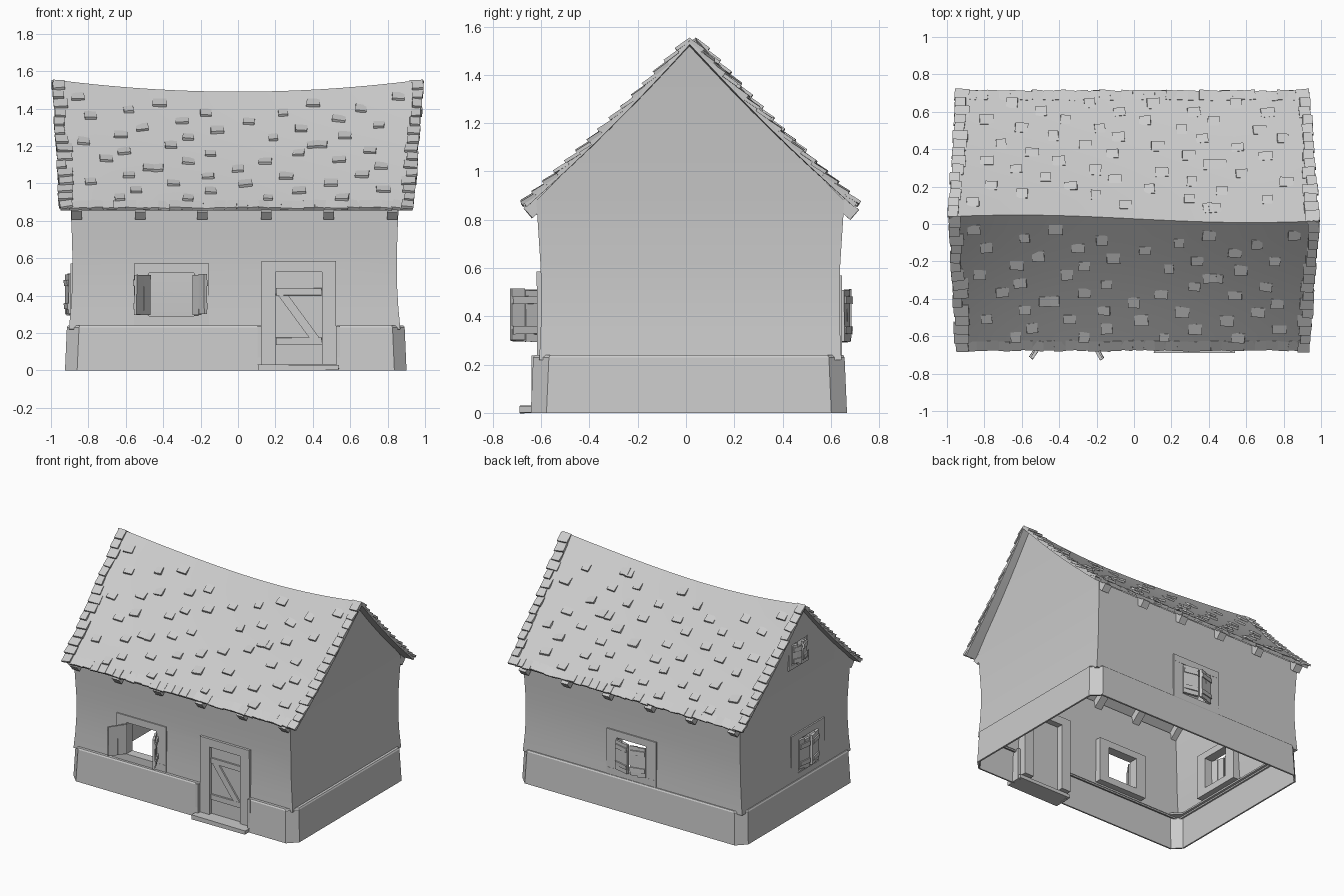
import bpy, bmesh, random
from math import sin, pi, radians
from mathutils import Matrix, Vector

if "Cube" in bpy.data.objects:
    bpy.data.objects.remove(bpy.data.objects["Cube"])

random.seed(4)
T = Matrix.Translation
CX, CY = -0.018, 0.018            # centre of the wall plan


def finish(name, bm, smooth=False):
    me = bpy.data.meshes.new(name)
    if not smooth:
        bmesh.ops.recalc_face_normals(bm, faces=bm.faces)
    bm.to_mesh(me)
    bm.free()
    ob = bpy.data.objects.new(name, me)
    bpy.context.collection.objects.link(ob)
    return ob


def box(bm, lo, hi, mat=Matrix(), jit=0.0):
    """Box between two corners, optionally transformed and made uneven."""
    lo, hi = Vector(lo), Vector(hi)
    m = mat @ T((lo + hi) / 2) @ Matrix.Diagonal((*(hi - lo), 1))
    vs = bmesh.ops.create_cube(bm, size=1, matrix=m)['verts']
    for v in vs:
        v.co += Vector([random.uniform(-jit, jit) for _ in range(3)])


def rings_mesh(bm, rings):
    """Skin a stack of closed loops."""
    loops = [[bm.verts.new(p) for p in r] for r in rings]
    for a, b in zip(loops, loops[1:]):
        n = len(a)
        for i in range(n):
            bm.faces.new((a[i], a[(i + 1) % n], b[(i + 1) % n], b[i]))
    return loops


def apply_mods(ob):
    bpy.context.view_layer.objects.active = ob
    for m in list(ob.modifiers):
        bpy.ops.object.modifier_apply(modifier=m.name)


def select_smooth(ob, angle=30):
    bpy.ops.object.select_all(action='DESELECT')
    ob.select_set(True)
    bpy.context.view_layer.objects.active = ob
    bpy.ops.object.shade_smooth_by_angle(angle=radians(angle))


def solidify(ob, t):
    m = ob.modifiers.new('thickness', 'SOLIDIFY')
    m.thickness, m.offset, m.use_even_offset = t, -1, True


def cut(ob, cutter):
    m = ob.modifiers.new('opening', 'BOOLEAN')
    m.operation, m.solver, m.object = 'DIFFERENCE', 'EXACT', cutter


# ---- walls with leaning gables
bm = bmesh.new()
profile = [(0.22, .886, .626), (.34, .875, .62), (.46, .868, .618),
           (.6, .867, .62), (.74, .871, .629), (.88, .877, .638)]
loops = rings_mesh(bm, [[(CX + sx * hx, CY + sy * hy, z) for sx, sy in
                         ((-1, -1), (1, -1), (1, 1), (-1, 1))] for z, hx, hy in profile])
top = loops[-1]
for a, b, x in ((1, 2, .94), (3, 0, -.955)):
    bm.faces.new((top[a], top[b], bm.verts.new((x, .018, 1.522))))
walls = finish('walls', bm)
solidify(walls, .015)

# ---- plinth with chamfered corners
bm = bmesh.new()


def octagon(z, inset):
    hx, hy, c = .913 - inset, .655 - inset, .065
    q = [(-hx, -hy + c), (-hx + c, -hy), (hx - c, -hy), (hx, -hy + c),
         (hx, hy - c), (hx - c, hy), (-hx + c, hy), (-hx, hy - c)]
    return [(x - .012, y + .012, z) for x, y in q]


rings_mesh(bm, [octagon(0, 0), octagon(.23, .01), octagon(.24, .016), octagon(.24, .055)])
plinth = finish('plinth', bm)
solidify(plinth, .012)

# ---- openings: (name, position on wall, turn, width, height, left and right shutter angle)
windows = [('front_window', (-.355, -.601, .405), 0, .24, .23, 124, 118),
           ('back_window', (-.01, .638, .405), pi, .24, .23, 12, 15),
           ('left_window', (-.887, -.13, .405), -pi / 2, .22, .23, 7, 11),
           ('attic_window', (-.918, .02, 1.19), -pi / 2, .16, .15, 20, 14)]
bm = bmesh.new()
for _, p, turn, w, h, _, _ in windows:
    box(bm, (-w / 2 - .01, -.1, -h / 2 - .01), (w / 2 + .01, .1, h / 2 + .01),
        T(p) @ Matrix.Rotation(turn, 4, 'Z'))
box(bm, (.15, -.75, -.1), (.5, -.45, .55))
cutter = finish('wall_cutter', bm)
bm = bmesh.new()
box(bm, (.124, -.75, -.1), (.526, -.45, .4))
door_cutter = finish('plinth_cutter', bm)
cut(walls, cutter)
cut(plinth, door_cutter)
for ob in (walls, plinth):
    apply_mods(ob)
select_smooth(walls)
bpy.data.objects.remove(cutter)
bpy.data.objects.remove(door_cutter)

# ---- window frames and shutters
for name, p, turn, w, h, al, ar in windows:
    m = T(p) @ Matrix.Rotation(turn, 4, 'Z')
    fw = .08 if w > .2 else .035
    fh = .05 if w > .2 else .03
    bm = bmesh.new()
    for s in (-1, 1):
        xs = sorted((s * w / 2, s * (w / 2 + fw)))
        zs = sorted((s * h / 2, s * (h / 2 + fh)))
        box(bm, (xs[0], -.008, -h / 2), (xs[1], .06, h / 2), m)
        box(bm, (-w / 2 - fw, -.009, zs[0]), (w / 2 + fw, .06, zs[1]), m)
    finish(name + '_frame', bm)
    bm = bmesh.new()
    sw = w / 2 + (.012 if al > 90 else -.006)
    for s, ang in ((-1, al), (1, ar)):
        hinge = m @ T((s * w / 2, -.01, 0)) @ Matrix.Rotation(radians(s * ang), 4, 'Z')
        for i in range(2):                           # planks
            xs = sorted((-s * sw * i / 2, -s * sw * (i + .97) / 2))
            d = random.uniform(-.006, .006)
            box(bm, (xs[0], -.008, -h / 2 + .008 + d), (xs[1], .008, h / 2 - .008 + d),
                hinge, .002)
        for z in (-.27, .27):                        # battens
            xs = sorted((-s * .004, -s * (sw - .004)))
            box(bm, (xs[0], -.016, z * h - .016), (xs[1], -.006, z * h + .016), hinge, .002)
    finish(name + '_shutters', bm)

# ---- door, frame and step
bm = bmesh.new()
box(bm, (.125, -.617, .03), (.2, -.52, .525))
box(bm, (.45, -.617, .03), (.525, -.52, .525))
box(bm, (.125, -.62, .525), (.525, -.52, .585))
for x in (.105, .525):                               # plinth ends beside the door
    box(bm, (x, -.64, 0), (x + .02, -.57, .238))
finish('door_frame', bm)
bm = bmesh.new()
box(bm, (.106, -.69, 0), (.54, -.55, .03), jit=.003)
finish('door_step', bm)
bm = bmesh.new()
box(bm, (.2, -.592, .03), (.45, -.565, .525))
for z in (.135, .40):
    box(bm, (.203, -.604, z), (.447, -.59, z + .04), jit=.002)
a, b = Vector((.235, -.597, .41)), Vector((.415, -.597, .165))   # diagonal brace
d = (b - a).normalized()
rot = Matrix((d, (0, 1, 0), d.cross(Vector((0, 1, 0))))).transposed().to_4x4()
box(bm, (0, -.006, -.022), ((b - a).length, .006, .022), T(a) @ rot)
finish('door', bm)


# ---- sagging roof: u along the ridge -1..1, v from eave 0 to ridge 1
def roof_pt(u, v, side):
    ye = -.672 if side < 0 else .708
    yr = .028 - .02 * sin(2.5 * u)
    zr = 1.49 + .065 * u * u
    z = .869 + (zr - .869) * v - .018 * sin(pi * v)
    return Vector((u * (.94 + .048 * v) - .008 * (1 - v), ye + (yr - ye) * v, z))


def roof_frame(u, v, side):
    p = roof_pt(u, v, side)
    up = (roof_pt(u, v + .01, side) - roof_pt(u, v - .01, side)).normalized()
    x = Vector((1, 0, 0)) if side < 0 else Vector((-1, 0, 0))
    n = x.cross(up).normalized()
    x = up.cross(n)
    return T(p) @ Matrix((x, up, n)).transposed().to_4x4()


NU, NV = 28, 8
path = [(j / NV, -1) for j in range(NV + 1)] + [(j / NV, 1) for j in range(NV - 1, -1, -1)]
bm = bmesh.new()
grid = [[bm.verts.new(roof_pt(-1 + 2 * i / NU, v, s)) for v, s in path] for i in range(NU + 1)]
for i in range(NU):
    for j in range(len(path) - 1):
        bm.faces.new((grid[i][j], grid[i + 1][j], grid[i + 1][j + 1], grid[i][j + 1]))
roof = finish('roof', bm, True)
solidify(roof, .02)
apply_mods(roof)
select_smooth(roof)

# ---- shingles: stepped gable edges, ragged eaves and a loose scatter
bm = bmesh.new()


def shingle(u, v, side, w, l, lift=.001, tilt=13):
    m = roof_frame(u, v, side) @ T((0, 0, lift)) @ Matrix.Rotation(radians(-tilt), 4, 'X') \
        @ Matrix.Rotation(random.uniform(-7, 7) * pi / 180, 4, 'Y') \
        @ Matrix.Rotation(random.uniform(-.08, .08), 4, 'Z')
    box(bm, (-w / 2, -l / 2, -.007), (w / 2, l / 2, .007), m, .0015)


ROWS = 15
for side in (-1, 1):
    for r in range(ROWS):
        v = (r + .45) / ROWS
        for s in (-1, 1):
            w = random.uniform(.05, .085)
            shingle(s * (1.004 - w / 2 + random.uniform(-.006, .006)), v, side, w, .07, .002, 11)
        if 0 < r < ROWS - 1:
            for k in range(4):
                u = -.88 + 1.76 * (k + (r * .382 + random.uniform(-.12, .12)) % 1) / 4
                shingle(u, v, side, random.uniform(.05, .075), random.uniform(.05, .065))
    for k in range(30):
        u = -.95 + 1.9 * (k + .5) / 30
        shingle(u, .03 + random.uniform(-.006, .006), side, .062, .065, -.004, 3)
finish('shingles', bm)

# ---- rafter ends showing under the eaves
bm = bmesh.new()
for x in (-.863, -.522, -.19, .15, .485, .825):
    for side in (-1, 1):
        a, b = roof_pt(x / .94, .01, side), roof_pt(x / .96, .45, side)
        b.x = a.x = x
        d = (b - a).normalized()
        X = Vector((1, 0, 0))
        m = T(a) @ Matrix((X, d, X.cross(d))).transposed().to_4x4()
        lo, hi = (-.07, -.015) if side < 0 else (.015, .07)
        box(bm, (-.028, -.024 if side < 0 else -.034, lo), (.028, .26, hi), m)
finish('rafters', bm)
